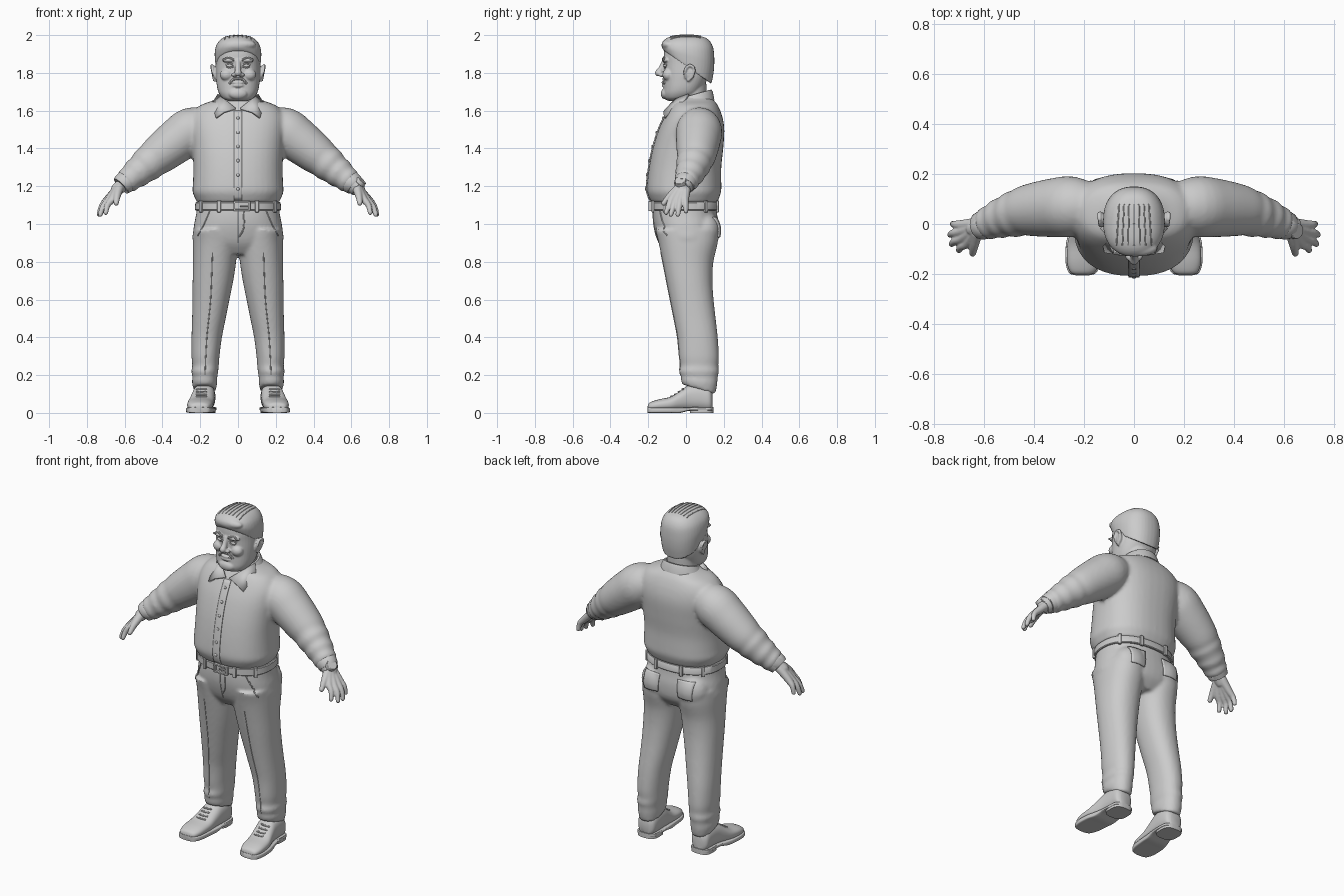
import bpy, bmesh, math
from mathutils import Vector, Matrix
from mathutils.bvhtree import BVHTree

if "Cube" in bpy.data.objects:
    bpy.data.objects.remove(bpy.data.objects["Cube"])

def spline(rows, k):
    """Catmull-Rom resampling of rows of numbers."""
    out = []
    for i in range(len(rows) - 1):
        a, b, c, d = rows[max(i - 1, 0)], rows[i], rows[i + 1], rows[min(i + 2, len(rows) - 1)]
        for s in range(k):
            t = s / k
            out.append([0.5 * (2*q + (r - p)*t + (2*p - 5*q + 4*r - w)*t*t + (3*q - p - 3*r + w)*t**3)
                        for p, q, r, w in zip(a, b, c, d)])
    return out + [list(rows[-1])]

def skin(bm, rings):
    vs = [[bm.verts.new(p) for p in r] for r in rings]
    n = len(vs[0])
    for a, b in zip(vs, vs[1:]):
        for i in range(n):
            bm.faces.new((a[i], a[(i + 1) % n], b[(i + 1) % n], b[i]))
    bm.faces.new(vs[0][::-1])
    bm.faces.new(vs[-1])

def loft(bm, rows, p=2.3, k=4, n=40, along_y=False):
    """Rows: height, x0, x1, y0, y1, tilt (or y, x0, x1, z0, z1, tilt)."""
    rings = []
    for h, x0, x1, y0, y1, tilt in spline([tuple(r) + (0,) * (6 - len(r)) for r in rows], k):
        ring = []
        for i in range(n):
            c, s = math.cos(math.tau * i / n), math.sin(math.tau * i / n)
            u = math.copysign(abs(c) ** (2 / p), c) * (x1 - x0) / 2
            v = math.copysign(abs(s) ** (2 / p), s) * (y1 - y0) / 2
            x, y, z = (x0 + x1) / 2 + u, (y0 + y1) / 2 + v, h + tilt * v
            ring.append((x, z, y) if along_y else (x, y, z))
        rings.append(ring)
    skin(bm, rings)

def sym(rows):
    """Rows given as height, half width, y0, y1, tilt."""
    return [(r[0], -r[1], r[1]) + tuple(r[2:]) for r in rows]

def ball(bm, c, r, seg=20):
    if not isinstance(r, tuple):
        r = (r, r, r)
    bmesh.ops.create_uvsphere(bm, u_segments=seg, v_segments=seg // 2, radius=1,
                              matrix=Matrix.Translation(c) @ Matrix.Diagonal((*r, 1)))

def box(bm, c, size, rot=0):
    bmesh.ops.create_cube(bm, size=1, matrix=Matrix.Translation(c) @ Matrix.Rotation(rot, 4, 'Z')
                          @ Matrix.Diagonal((*size, 1)))

def tube(bm, pts, k=4, n=20, rounded=False):
    rows = spline(pts, k)
    cs = [Vector(r[:3]) for r in rows]
    rings = []
    for i, c in enumerate(cs):
        t = (cs[min(i + 1, len(cs) - 1)] - cs[max(i - 1, 0)]).normalized()
        u = t.cross((0, 1, 0) if abs(t.y) < 0.9 else (0, 0, 1)).normalized()
        v = t.cross(u)
        rings.append([c + rows[i][3] * (u * math.cos(math.tau * j / n) + v * math.sin(math.tau * j / n)) for j in range(n)])
    skin(bm, rings)
    if rounded:
        for p in (pts[0], pts[-1]):
            ball(bm, p[:3], p[3], 12)

def mirror(bm):
    geo = bmesh.ops.duplicate(bm, geom=bm.verts[:] + bm.edges[:] + bm.faces[:])['geom']
    bmesh.ops.scale(bm, vec=(-1, 1, 1), verts=[g for g in geo if isinstance(g, bmesh.types.BMVert)])
    bmesh.ops.reverse_faces(bm, faces=[g for g in geo if isinstance(g, bmesh.types.BMFace)])

def finish(name, bm, voxel=0, smooth=0, bevel=0, solid=0):
    bmesh.ops.recalc_face_normals(bm, faces=bm.faces)
    me = bpy.data.meshes.new(name)
    bm.to_mesh(me)
    bm.free()
    ob = bpy.data.objects.new(name, me)
    bpy.context.collection.objects.link(ob)
    if solid:
        m = ob.modifiers.new('solid', 'SOLIDIFY')
        m.thickness, m.offset = solid, 0
    if bevel:
        m = ob.modifiers.new('bevel', 'BEVEL')
        m.width, m.segments = bevel, 2
    if voxel:
        m = ob.modifiers.new('fuse', 'REMESH')
        m.mode, m.voxel_size, m.use_smooth_shade = 'VOXEL', voxel, True
        if smooth:
            m = ob.modifiers.new('soften', 'SMOOTH')
            m.factor, m.iterations = 0.5, smooth
    else:
        bpy.ops.object.select_all(action='DESELECT')
        ob.select_set(True)
        bpy.context.view_layer.objects.active = ob
        bpy.ops.object.shade_smooth_by_angle(angle=math.radians(40))
    return ob

def surface(ob):
    bpy.context.view_layer.update()
    return BVHTree.FromObject(ob, bpy.context.evaluated_depsgraph_get())

def hit(tree, a, b, side, lift=0.0):
    """Project (x, z) from front (-1) / back (1), or (x, y) from the top (0)."""
    o, d = ((a, b, 3), (0, 0, -1)) if side == 0 else ((a, side, b), (0, -side, 0))
    p = tree.ray_cast(Vector(o), Vector(d))[0]
    return (p if p else Vector((a, 0, b))) - Vector(d) * lift

def seam(bm, tree, pts, side, r=0.004):
    tube(bm, [(*hit(tree, a, b, side), r) for a, b in spline(pts, 5)], k=1, n=8)

def patch(bm, tree, quad, side, lift=0.002, n=4, m=12):
    q = [Vector(c) for c in quad]
    g = [[bm.verts.new(hit(tree, *(q[0].lerp(q[1], i / n)).lerp(q[3].lerp(q[2], i / n), j / m), side, lift))
          for i in range(n + 1)] for j in range(m + 1)]
    for j in range(m):
        for i in range(n):
            bm.faces.new((g[j][i], g[j][i+1], g[j+1][i+1], g[j+1][i]))

# shirt: sleeves fused with the torso
bm = bmesh.new()
tube(bm, [(.14, .07, 1.53, .085), (.24, .07, 1.50, .12), (.32, .065, 1.443, .118), (.42, .055, 1.365, .104),
          (.46, .045, 1.333, .093), (.485, .038, 1.312, .093), (.515, .03, 1.287, .08), (.54, .02, 1.267, .08),
          (.565, .01, 1.247, .067), (.585, .003, 1.23, .068), (.605, -.005, 1.215, .054)], n=32)
mirror(bm)
loft(bm, sym([(1.112, .217, -.183, .165), (1.14, .229, -.196, .176), (1.17, .241, -.207, .186),
              (1.21, .239, -.207, .187), (1.3, .236, -.196, .187), (1.4, .241, -.176, .197), (1.5, .25, -.145, .203),
              (1.57, .245, -.112, .192), (1.625, .205, -.08, .17), (1.655, .13, -.06, .148), (1.68, .09, -.04, .12)]), p=2.4)
shirt = finish('shirt', bm, .011, 4)
tree = surface(shirt)

# shirt placket and buttons
bm = bmesh.new()
patch(bm, tree, [(-.022, 1.6), (.022, 1.6), (.022, 1.125), (-.022, 1.125)], -1, n=4, m=24)
finish('shirt_placket', bm, solid=.008)
bm = bmesh.new()
for i in range(6):
    ball(bm, hit(tree, 0, 1.56 - .075 * i, -1, .006), (.009, .005, .009), 12)
finish('shirt_buttons', bm)

# sleeve cuffs
bm = bmesh.new()
tube(bm, [(.588, .002, 1.228, .058), (.592, 0, 1.225, .061), (.617, -.01, 1.206, .055), (.62, -.011, 1.203, .051)], k=1, n=32)
mirror(bm)
finish('cuffs', bm)

# collar band and pointed flaps
bm = bmesh.new()
loft(bm, sym([(1.635, .128, -.075, .15, .22), (1.672, .108, -.062, .142, .28), (1.685, .1, -.055, .135, .28),
              (1.685, .09, -.05, .125, .28), (1.64, .085, -.045, .12, .2)]), p=2, k=1)
finish('collar_band', bm)
bm = bmesh.new()
bm.faces.new([bm.verts.new(v) for v in ((.012, -.1, 1.61), (.075, -.117, 1.592), (.115, -.112, 1.562), (.136, -.02, 1.635),
                                        (.104, .015, 1.685), (.072, -.055, 1.66))])
bmesh.ops.triangulate(bm, faces=bm.faces)
mirror(bm)
finish('collar_flaps', bm, solid=.012)

# trousers: legs and seat fused with the pelvis
bm = bmesh.new()
loft(bm, [(.97, .03, .234, -.162, .17), (.9, .002, .238, -.145, .168), (.8, .01, .238, -.124, .145),
          (.7, .025, .24, -.104, .14), (.6, .045, .241, -.084, .146), (.5, .065, .243, -.064, .157),
          (.4, .085, .246, -.045, .168), (.3, .098, .246, -.036, .174), (.25, .102, .242, -.03, .171),
          (.22, .105, .247, -.036, .174), (.19, .11, .241, -.026, .168), (.165, .11, .244, -.028, .165, -.15),
          (.125, .115, .236, -.02, .155, -.3)], p=2.2)
ball(bm, (.115, .1, .965), (.1, .082, .1))
mirror(bm)
loft(bm, sym([(1.115, .215, -.168, .16), (1.05, .222, -.174, .165), (.98, .235, -.168, .174),
              (.9, .234, -.143, .165), (.84, .15, -.1, .12)]), p=2.3)
trousers = finish('trousers', bm, .01, 4)
tree = surface(trousers)

# trouser seams, fly and back pockets
bm = bmesh.new()
seam(bm, tree, [(.15, 1.07), (.18, 1.0), (.212, .94)], -1)
seam(bm, tree, [(.135, .85), (.145, .6), (.165, .4), (.175, .2)], -1, .003)
mirror(bm)
seam(bm, tree, [(.03, 1.07), (.03, .98), (.004, .93)], -1)
seam(bm, tree, [(0, 1.07), (0, .98), (0, .9)], -1, .003)
finish('trouser_seams', bm)
bm = bmesh.new()
patch(bm, tree, [(.06, 1.035), (.165, 1.035), (.16, .93), (.068, .93)], 1, n=8)
mirror(bm)
finish('back_pockets', bm, solid=.008)

# belt, loops and buckle
bm = bmesh.new()
loft(bm, sym([(1.072, .224, -.181, .171), (1.076, .228, -.185, .175), (1.112, .226, -.185, .173), (1.116, .222, -.181, .17)]), k=1, n=64)
finish('belt', bm)
bm = bmesh.new()
for x, y, r in ((.1, -.176, .12), (.195, -.11, .8), (.19, .105, -.8), (.085, .168, -.1)):
    box(bm, (x, y, 1.093), (.02, .014, .062), r)
mirror(bm)
finish('belt_loops', bm, bevel=.003)
bm = bmesh.new()
for z in (1.074, 1.116):
    box(bm, (.02, -.19, z), (.09, .018, .01))
for x in (-.02, .06):
    box(bm, (x, -.19, 1.095), (.01, .018, .05))
box(bm, (.035, -.19, 1.095), (.05, .012, .008))
finish('belt_buckle', bm, bevel=.002)

# shoes: uppers, soles with heels, laces
shape = [(-.203, .185, .228, .02, .036), (-.193, .157, .254, .012, .054), (-.15, .138, .268, .01, .07),
         (-.08, .13, .266, .01, .086), (-.03, .126, .254, .01, .118), (.02, .122, .243, .01, .15),
         (.08, .12, .238, .01, .155), (.125, .127, .233, .01, .135), (.141, .15, .21, .02, .1)]
bm = bmesh.new()
loft(bm, shape, p=2.4, along_y=True)
mirror(bm)
shoes = finish('shoe_uppers', bm)
bm = bmesh.new()
loft(bm, [(y * 1.01, a - .006, b + .006, 0 if y < -.02 else .012, .03) for y, a, b, _, _ in shape], p=6, along_y=True)
loft(bm, [(z, .118, .242, .02, .146) for z in (0, .03)], p=3, k=1)
mirror(bm)
finish('shoe_soles', bm)
tree = surface(shoes)
bm = bmesh.new()
for y in (-.075, -.055, -.035, -.015):
    seam(bm, tree, [(.165, y), (.193, y - .004), (.222, y)], 0, .005)
mirror(bm)
finish('shoe_laces', bm)

# hands
bm = bmesh.new()
tube(bm, [(.59, .002, 1.228, .036), (.64, -.018, 1.182, .034)], k=1, rounded=True)
for y0, knuckle, tip in ((-.03, (.665, -.075, 1.132), (.70, -.105, 1.06)), (-.02, (.685, -.055, 1.125), (.729, -.08, 1.05)),
                         (-.01, (.694, -.03, 1.125), (.735, -.043, 1.05)), (0, (.69, -.004, 1.132), (.724, 0, 1.068))):
    mid = (Vector(knuckle) + Vector(tip)) / 2 + Vector((.008, 0, .004))
    tube(bm, [(.632, y0, 1.19, .026), (*knuckle, .02), (*mid, .0155), (*tip, .0125)], rounded=True, n=14)
tube(bm, [(.63, -.035, 1.19, .026), (.64, -.085, 1.148, .019), (.645, -.118, 1.11, .0135)], rounded=True, n=14)
mirror(bm)
finish('hands', bm, .0045, 2)

# wrist watch on one arm
bm = bmesh.new()
tube(bm, [(.618, -.01, 1.205, .05), (.638, -.018, 1.188, .045)], k=1, n=32)
d = Vector((.68, -.22, .72)).normalized()
bmesh.ops.create_cone(bm, cap_ends=True, segments=32, radius1=.034, radius2=.03, depth=.022,
                      matrix=Matrix.Translation((.648, -.028, 1.226)) @ d.to_track_quat('Z', 'Y').to_matrix().to_4x4())
finish('watch', bm, bevel=.002)

# head with neck, nose, brows, cheeks and ears
bm = bmesh.new()
ball(bm, (.046, -.108, 1.867), (.04, .02, .012))
ball(bm, (.06, -.093, 1.79), (.036, .032, .032))
ball(bm, (.02, -.13, 1.79), (.015, .016, .012))
ball(bm, (.125, .02, 1.8), (.012, .025, .038))
tube(bm, [(.12, -.002, 1.775, .007), (.134, -.006, 1.81, .008), (.138, .015, 1.84, .008),
          (.138, .042, 1.825, .008), (.13, .035, 1.785, .008), (.125, .012, 1.762, .009)], rounded=True, n=12)
mirror(bm)
loft(bm, sym([(1.58, .09, -.05, .115), (1.66, .085, -.045, .11), (1.74, .085, -.04, .11)]), p=2)
loft(bm, sym([(1.652, .05, -.095, -.02), (1.665, .08, -.112, .03), (1.69, .1, -.12, .07), (1.72, .11, -.119, .09),
              (1.76, .115, -.118, .11), (1.8, .117, -.118, .123), (1.85, .116, -.117, .133), (1.89, .115, -.118, .138),
              (1.93, .108, -.112, .134), (1.965, .088, -.095, .115), (1.98, .06, -.06, .08)]))
tube(bm, [(0, -.112, 1.865, .014), (0, -.13, 1.825, .015), (0, -.146, 1.8, .019)], rounded=True)
ball(bm, (0, -.11, 1.69), (.05, .024, .03))
ball(bm, (0, -.117, 1.733), (.032, .013, .008))
ball(bm, (0, -.117, 1.75), (.036, .013, .006))
head = finish('head', bm, .005, 3)
tree = surface(head)

# eyes, eyebrows and moustache
bm = bmesh.new()
ball(bm, (.043, -.107, 1.838), (.019, .012, .009))
mirror(bm)
finish('eyes', bm)
bm = bmesh.new()
seam(bm, tree, [(.02, 1.868), (.05, 1.879), (.08, 1.868)], -1, .006)
seam(bm, tree, [(.0, 1.769), (.025, 1.765), (.045, 1.742)], -1, .007)
seam(bm, tree, [(.024, 1.842), (.043, 1.85), (.064, 1.84)], -1, .004)
seam(bm, tree, [(.025, 1.833), (.043, 1.826), (.062, 1.834)], -1, .003)
mirror(bm)
finish('facial_hair_and_eyelids', bm)

# hair cap with a swept front and combed strands
bm = bmesh.new()
loft(bm, sym([(1.83, .117, -.118, .135, -.7), (1.87, .122, -.126, .147, -.45), (1.91, .123, -.13, .15, -.25),
              (1.95, .113, -.125, .143, -.1), (1.98, .088, -.105, .117, -.02), (1.995, .055, -.07, .075), (2.0, .02, -.02, .03)]))
ball(bm, (.02, -.095, 1.95), (.075, .035, .028))
hair = finish('hair', bm, .006, 2)
tree = surface(hair)
bm = bmesh.new()
for i in range(7):
    x = -.066 + .022 * i
    seam(bm, tree, [(x * 1.05, -.085), (x, -.02), (x * .9, .08)], 0, .003)
finish('hair_strands', bm)
